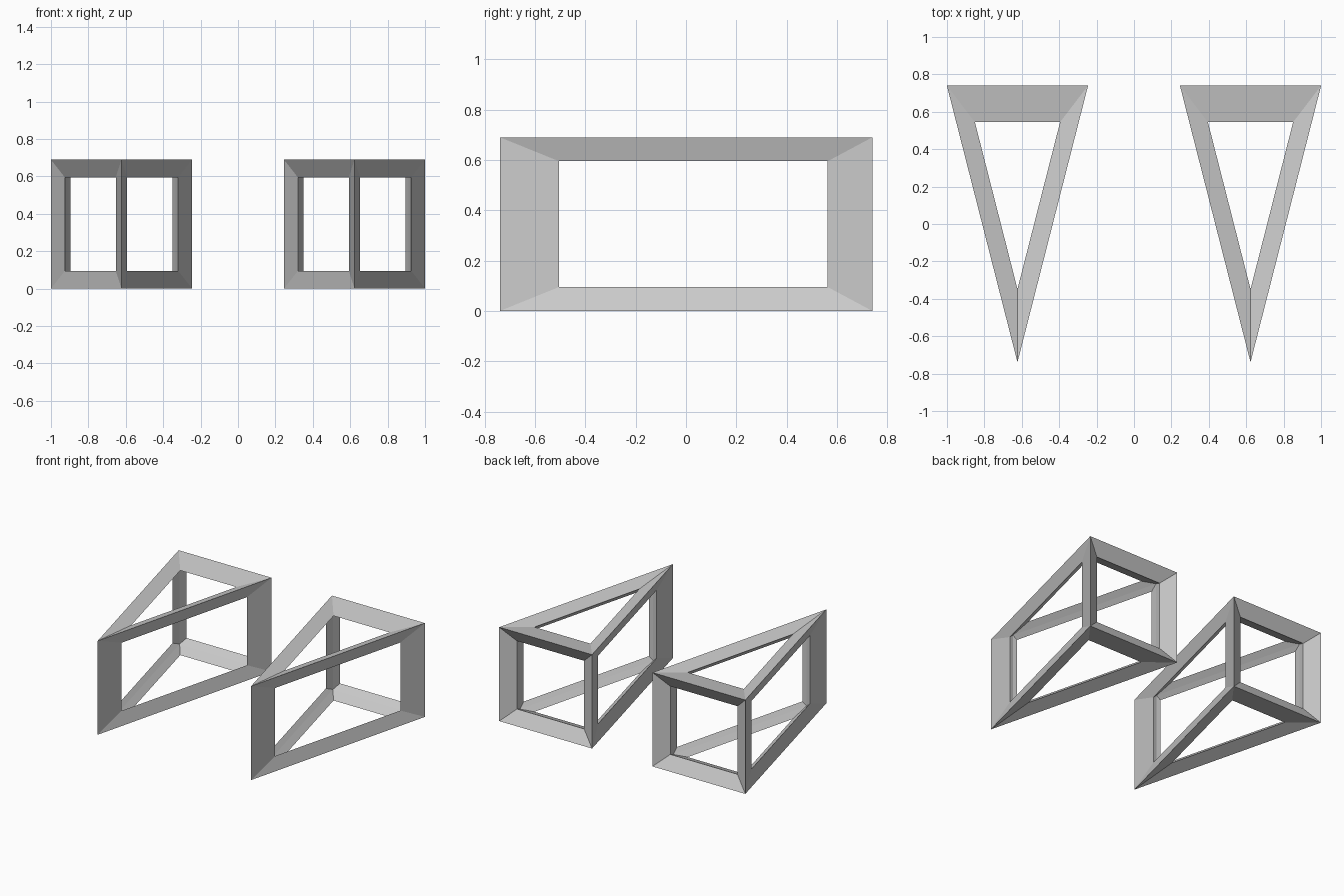
import bpy
import math

cube = bpy.data.objects.get("Cube")
if cube:
    bpy.data.objects.remove(cube, do_unlink=True)

# Plain grey finish
grey = bpy.data.materials.new("light_grey")
grey.use_nodes = True
colour = (0.6, 0.6, 0.6, 1.0)
grey.diffuse_color = colour
grey.node_tree.nodes["Principled BSDF"].inputs["Base Color"].default_value = colour

STRUT = 0.122      # strut thickness
RADIUS = 0.385     # triangle circumradius before the struts thicken it
HEIGHT = 0.622
STRETCH = 2.263    # lengthens the wedge front to back


def wedge_frame(name, x):
    """Open triangular prism frame, pointed end to the front."""
    bpy.ops.mesh.primitive_cylinder_add(
        vertices=3, radius=RADIUS, depth=HEIGHT, end_fill_type='NGON',
        location=(x, 0.247, 0.345), rotation=(0, 0, math.pi))
    frame = bpy.context.object
    frame.name = name
    frame.scale = (1, STRETCH, 1)
    frame.data.materials.append(grey)
    bpy.ops.object.shade_flat()
    struts = frame.modifiers.new("struts", 'WIREFRAME')
    struts.thickness = STRUT
    struts.offset = 0
    struts.use_even_offset = True
    struts.use_replace = True
    return frame


for side, x in (("left", 0.623), ("right", -0.623)):
    wedge_frame(side + "_wedge_frame", x)
